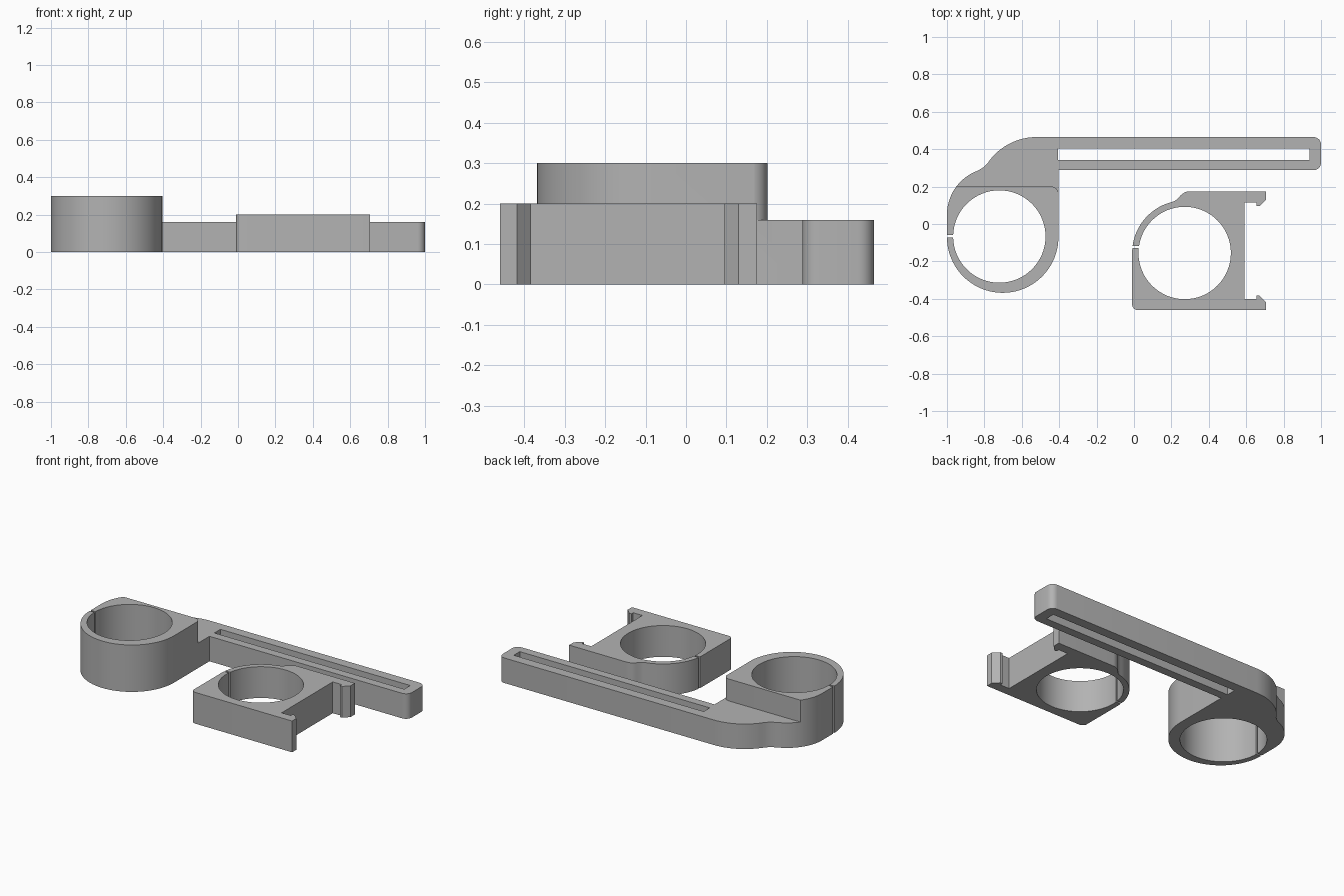
import bpy, bmesh
from math import radians, cos, sin

cube = bpy.data.objects.get("Cube")
if cube:
    bpy.data.objects.remove(cube, do_unlink=True)

grey = bpy.data.materials.new("plain grey")
grey.use_nodes = True
colour = (0.45, 0.45, 0.45, 1)
grey.diffuse_color = colour
grey.node_tree.nodes["Principled BSDF"].inputs["Base Color"].default_value = colour


def arc(cx, cy, r, start, end, steps=12):
    """Points along an arc, angles in degrees."""
    angles = [radians(start + (end - start) * i / steps) for i in range(steps + 1)]
    return [(cx + r * cos(a), cy + r * sin(a)) for a in angles]


def box(x0, y0, x1, y1):
    return [(x0, y0), (x1, y0), (x1, y1), (x0, y1)]


def prism(name, outline, z0, z1):
    """Extrude a flat outline into a solid."""
    bm = bmesh.new()
    base = bm.faces.new([bm.verts.new((x, y, z0)) for x, y in outline])
    top = bmesh.ops.extrude_face_region(bm, geom=[base])["geom"]
    bmesh.ops.translate(bm, vec=(0, 0, z1 - z0),
                        verts=[v for v in top if isinstance(v, bmesh.types.BMVert)])
    bmesh.ops.recalc_face_normals(bm, faces=bm.faces)
    mesh = bpy.data.meshes.new(name)
    bm.to_mesh(mesh)
    bm.free()
    mesh.materials.append(grey)
    obj = bpy.data.objects.new(name, mesh)
    bpy.context.collection.objects.link(obj)
    return obj


def cut(obj, outline, z0=-0.1, z1=0.5):
    """Remove an extruded outline from a solid."""
    cutter = prism("cutter", outline, z0, z1)
    cutter.hide_render = True
    mod = obj.modifiers.new("cut", 'BOOLEAN')
    mod.operation = 'DIFFERENCE'
    mod.solver = 'EXACT'
    mod.object = cutter
    bpy.context.view_layer.objects.active = obj
    bpy.ops.object.modifier_apply(modifier=mod.name)
    bpy.data.objects.remove(cutter, do_unlink=True)


def finish(obj):
    bpy.ops.object.select_all(action='DESELECT')
    obj.select_set(True)
    bpy.context.view_layer.objects.active = obj
    bpy.ops.object.shade_smooth_by_angle(angle=radians(25))


# Ring with a long slotted arm
bore = 0.247
side = -0.404
arm_outline = (
    arc(-0.702, -0.07, 0.298, 180, 360, 40)
    + [(side, 0.288)]
    + arc(0.96, 0.328, 0.04, -90, 0, 6)
    + arc(0.96, 0.425, 0.04, 0, 90, 6)
    + arc(-0.52, 0.148, 0.317, 90, 142, 14)
    + [(-0.785, 0.322), (-0.805, 0.303)]
    + arc(-0.75, 0.05, 0.25, 110, 180, 14)
)
arm = prism("slotted_arm", arm_outline, 0, 0.3)
# Lower the arm behind the tall ring, leaving a rounded corner
cut(arm, [(-1.1, 0.2)] + arc(side - 0.04, 0.16, 0.041, 90, 0, 6)
    + [(side + 0.001, 0.1), (1.1, 0.1), (1.1, 0.6), (-1.1, 0.6)], 0.16)
cut(arm, arc(-0.72, -0.067, bore, 0, 354.375, 63))
cut(arm, box(-1.1, -0.071, -0.9, -0.06))
cut(arm, box(-0.407, 0.342, 0.937, 0.403))
finish(arm)

# Block with a round bore and two hooked jaws
clip_outline = (
    arc(0.02, -0.43, 0.03, 180, 270, 6)
    + [(0.705, -0.46), (0.705, -0.418), (0.67, -0.383), (0.655, -0.383),
       (0.655, -0.402), (0.59, -0.402), (0.59, 0.115), (0.655, 0.115),
       (0.655, 0.095), (0.67, 0.095), (0.705, 0.13), (0.705, 0.175)]
    + arc(0.3, 0.105, 0.07, 90, 143, 6)
    + [(0.228, 0.13), (0.215, 0.122)]
    + arc(0.271, -0.155, 0.281, 104, 180, 20)
)
clip = prism("hooked_clip", clip_outline, 0, 0.2)
cut(clip, arc(0.271, -0.155, bore, 0, 354.375, 63))
cut(clip, box(-0.1, -0.128, 0.08, -0.117))
finish(clip)
